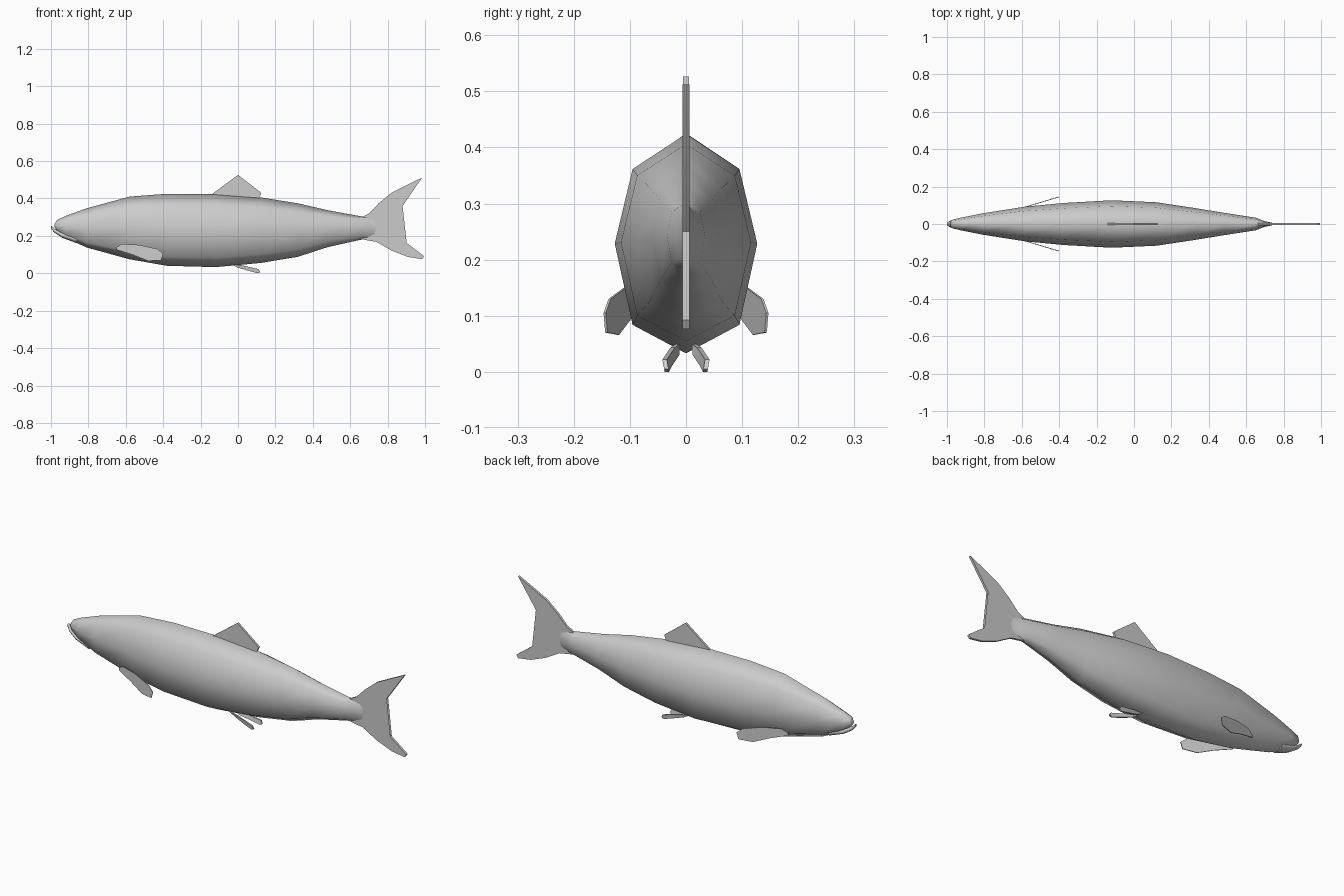
import bpy
import bmesh
from math import radians

cube = bpy.data.objects.get("Cube")
if cube:
    bpy.data.objects.remove(cube, do_unlink=True)

GREY = (0.6, 0.6, 0.6, 1)
skin = bpy.data.materials.new("grey_skin")
skin.use_nodes = True
skin.diffuse_color = GREY
skin.node_tree.nodes["Principled BSDF"].inputs["Base Color"].default_value = GREY


def finish(bm, name, smooth_angle):
    """Turn a bmesh into a shaded object."""
    bmesh.ops.recalc_face_normals(bm, faces=bm.faces)
    mesh = bpy.data.meshes.new(name)
    bm.to_mesh(mesh)
    bm.free()
    mesh.materials.append(skin)
    obj = bpy.data.objects.new(name, mesh)
    bpy.context.collection.objects.link(obj)
    bpy.ops.object.select_all(action="DESELECT")
    obj.select_set(True)
    bpy.context.view_layer.objects.active = obj
    bpy.ops.object.shade_smooth_by_angle(angle=radians(smooth_angle))
    return obj


# Eight-sided cross-section: sideways and upward fractions
HALF = [(0, 1), (0.75, 0.84), (1, 0.5), (0.75, 0.13), (0, 0)]
SECTION = HALF + [(-y, z) for y, z in HALF[-2:0:-1]]


def loft(name, stations):
    """Skin the cross-section along x; stations are x, top, bottom, half width."""
    bm = bmesh.new()
    rings = [[bm.verts.new((x, w * y, lo + (hi - lo) * z)) for y, z in SECTION]
             for x, hi, lo, w in stations]
    for a, b in zip(rings, rings[1:]):
        for i in range(len(SECTION)):
            j = (i + 1) % len(SECTION)
            bm.faces.new((a[i], a[j], b[j], b[i]))
    bm.faces.new(rings[0])
    bm.faces.new(rings[-1])
    return finish(bm, name, 75)


def fin(name, points, thickness):
    """Flat fin from an outline of 3D points, thickened sideways."""
    bm = bmesh.new()
    sides = [[bm.verts.new((x, y + s * thickness / 2, z)) for x, y, z in points]
             for s in (-1, 1)]
    for side in sides:
        bm.faces.new(side)
    for i in range(len(points)):
        j = (i + 1) % len(points)
        bm.faces.new((sides[0][i], sides[0][j], sides[1][j], sides[1][i]))
    bmesh.ops.triangulate(bm, faces=[f for f in bm.faces if len(f.verts) > 4])
    return finish(bm, name, 30)


# Body and lower jaw
loft("body", [
    (-0.98, 0.265, 0.245, 0.012), (-0.968, 0.285, 0.228, 0.024),
    (-0.92, 0.307, 0.19, 0.035), (-0.81, 0.347, 0.138, 0.057),
    (-0.58, 0.41, 0.075, 0.093), (-0.38, 0.425, 0.04, 0.112),
    (-0.12, 0.424, 0.033, 0.127), (0.12, 0.406, 0.055, 0.116),
    (0.32, 0.374, 0.088, 0.086), (0.48, 0.337, 0.14, 0.06),
    (0.65, 0.306, 0.178, 0.034), (0.69, 0.302, 0.185, 0.018),
    (0.74, 0.29, 0.2, 0.006)])
loft("lower_jaw", [
    (-1.0, 0.255, 0.238, 0.008), (-0.98, 0.238, 0.216, 0.019),
    (-0.94, 0.218, 0.19, 0.029), (-0.86, 0.2, 0.16, 0.035)])

# Forked tail
tail = [(0.66, 0.3), (0.7, 0.32), (0.75, 0.372), (0.82, 0.43), (0.985, 0.512),
        (0.88, 0.36), (0.78, 0.25), (0.88, 0.178), (0.995, 0.092), (0.985, 0.076),
        (0.91, 0.087), (0.82, 0.122), (0.74, 0.168), (0.66, 0.182)]
fin("tail_fin", [(x, 0, z) for x, z in tail], 0.012)

# Back fin
dorsal = [(-0.15, 0.415), (0, 0.526), (0.125, 0.43), (0.11, 0.395)]
fin("dorsal_fin", [(x, 0, z) for x, z in dorsal], 0.011)

# Paired fins
pectoral = [(-0.65, 0.14), (-0.62, 0.157), (-0.53, 0.152), (-0.43, 0.13),
            (-0.4, 0.105), (-0.41, 0.07), (-0.48, 0.066), (-0.56, 0.098), (-0.65, 0.126)]
pelvic = [(-0.04, 0.014, 0.05), (0.02, 0.024, 0.043), (0.11, 0.038, 0.022),
          (0.118, 0.035, 0.005), (0.06, 0.03, 0), (0, 0.016, 0.03)]
pelvic[4] = (0.06, 0.028, 0.012)
pelvic.insert(4, (0.105, 0.034, 0))
for side, s in (("left", 1), ("right", -1)):
    fin(side + "_pectoral_fin",
        [(x, s * (0.145 + 0.3 * (x + 0.4)), z) for x, z in pectoral], 0.004)
    fin(side + "_pelvic_fin", [(x, s * y, z) for x, y, z in pelvic], 0.008)
